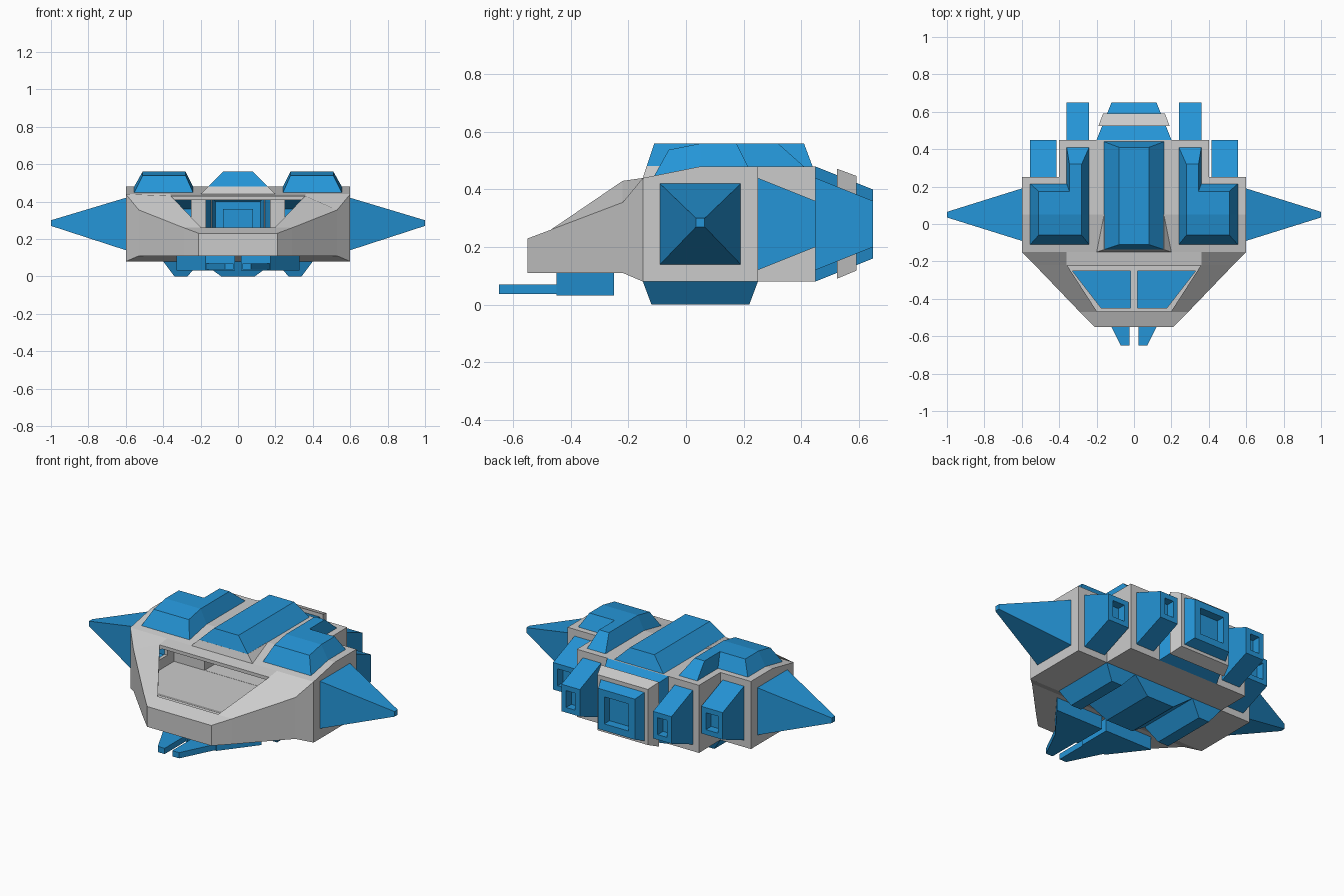
import bpy, bmesh

if "Cube" in bpy.data.objects:
    bpy.data.objects.remove(bpy.data.objects["Cube"])


def material(name, rgb):
    m = bpy.data.materials.new(name)
    m.diffuse_color = (*rgb, 1)
    m.use_nodes = True
    m.node_tree.nodes["Principled BSDF"].inputs["Base Color"].default_value = m.diffuse_color
    return m


GREY = material("hull grey", (0.60, 0.60, 0.60))
BLUE = material("panel blue", (0.018, 0.30, 0.68))


def loft(name, rings, mat, start=False, end=True, bend=False):
    """Skin rings of points; optionally cap ends and bend to the roof slope."""
    bm = bmesh.new()
    rows = [[bm.verts.new(p) for p in r] for r in rings]
    n = len(rows[0])
    for a, b in zip(rows, rows[1:]):
        for i in range(n):
            bm.faces.new((a[i], a[(i + 1) % n], b[(i + 1) % n], b[i]))
    if start:
        bm.faces.new(rows[0][::-1])
    if end:
        bm.faces.new(rows[-1])
    if bend:
        bmesh.ops.bisect_plane(bm, geom=bm.verts[:] + bm.edges[:] + bm.faces[:],
                               plane_co=(0, 0.05, 0), plane_no=(0, 1, 0))
        for v in bm.verts:
            v.co.z -= max(0, 0.05 - v.co.y) * 0.2
    bmesh.ops.recalc_face_normals(bm, faces=bm.faces)
    me = bpy.data.meshes.new(name)
    bm.to_mesh(me)
    bm.free()
    me.materials.append(mat)
    ob = bpy.data.objects.new(name, me)
    bpy.context.collection.objects.link(ob)
    return ob


def rect_z(x0, x1, y0, y1, z):
    return [(x0, y0, z), (x1, y0, z), (x1, y1, z), (x0, y1, z)]


def rect_y(x0, x1, z0, z1, y):
    return [(x0, y, z0), (x1, y, z0), (x1, y, z1), (x0, y, z1)]


def rect_x(y0, y1, z0, z1, x):
    return [(x, y0, z0), (x, y1, z0), (x, y1, z1), (x, y0, z1)]


def flat(pts, z, s=1):
    return [(s * x, y, z) for x, y in pts]


def box(x0, x1, y0, y1, z0, z1):
    return loft("cutter", [rect_z(x0, x1, y0, y1, z0), rect_z(x0, x1, y0, y1, z1)], GREY, True)


def cut(target, cutter):
    m = target.modifiers.new("cut", 'BOOLEAN')
    m.operation, m.solver, m.object = 'DIFFERENCE', 'EXACT', cutter
    bpy.context.view_layer.objects.active = target
    bpy.ops.object.modifier_apply(modifier=m.name)
    bpy.data.objects.remove(cutter)


def section(y, w, zb, ze, xi, zi):
    return [(-w, y, zb), (w, y, zb), (w, y, ze), (xi, y, zi), (-xi, y, zi), (-w, y, ze)]


# hull: y, half width, bottom, side edge height, inner half width, inner height
stations = [(-0.55, 0.21, 0.11, 0.23, 0.20, 0.23), (-0.47, 0.29, 0.11, 0.26, 0.20, 0.26),
            (-0.22, 0.53, 0.11, 0.355, 0.36, 0.43), (-0.15, 0.60, 0.08, 0.44, 0.36, 0.44),
            (0.05, 0.60, 0.08, 0.48, 0.36, 0.48), (0.45, 0.60, 0.08, 0.48, 0.36, 0.48)]
hull = loft("hull", [section(*s) for s in stations], GREY, True)
for s in (1, -1):
    xs = sorted((s * 0.4, s * 0.8))
    cut(hull, box(*xs, 0.25, 0.6, 0, 0.6))

# hollow cabin
d = 0.02
inner = []
for i, (y, w, zb, ze, xi, zi) in enumerate(stations):
    y = -0.53 if i == 0 else 0.23 if i == 5 else y
    inner.append(section(y, w - d, zb + d, ze - d, xi - d, zi - d))
cut(hull, loft("cutter", inner, GREY, True))
cut(hull, box(-0.379, 0.379, 0.2, 0.43, 0.101, 0.459))

# windscreen opening
screen = [(-0.198, -0.468), (0.198, -0.468), (0.358, -0.221), (-0.358, -0.221)]
cut(hull, loft("cutter", [flat(screen, 0.2), flat(screen, 0.6)], GREY, True))

# openings behind the attached blue parts
bay = [(0.015, -0.45), (0.175, -0.45), (0.33, -0.25), (0.015, -0.25)]
cut(hull, box(-0.17, 0.17, 0.4, 0.5, 0.11, 0.43))
for s in (1, -1):
    cut(hull, box(*sorted((s * 0.25, s * 0.35)), 0.4, 0.5, 0.14, 0.42))
    cut(hull, box(*sorted((s * 0.5, s * 0.7)), -0.07, 0.17, 0.16, 0.40))
    hole = [(x + 0.003 * (x < 0.1), y) for x, y in bay]
    cut(hull, loft("cutter", [flat(hole, 0.09, s), flat(hole, 0.16, s)], GREY, True))

# central roof block with its grey fairing
loft("roof_fairing", [
    [(-0.2, -0.15, 0.44), (0.2, -0.15, 0.44), (0.16, 0.05, 0.48), (-0.16, 0.05, 0.48)],
    rect_z(-0.16, 0.16, -0.137, 0.05, 0.481)], GREY)
loft("roof_block", [rect_z(-0.16, 0.16, -0.137, 0.44, 0.48),
                    rect_z(-0.08, 0.08, -0.11, 0.41, 0.56)], BLUE)

# central rear engine with recessed nozzle and grey band
loft("rear_engine", [rect_y(-0.2, 0.2, 0.08, 0.48, 0.45), rect_y(-0.12, 0.12, 0.16, 0.40, 0.65),
                     rect_y(-0.08, 0.08, 0.20, 0.36, 0.65), rect_y(-0.08, 0.08, 0.20, 0.36, 0.60)], BLUE)
loft("engine_band", [rect_y(-0.17, 0.17, 0.11, 0.45, 0.525), rect_y(-0.19, 0.19, 0.09, 0.472, 0.525),
                     rect_y(-0.165, 0.165, 0.118, 0.447, 0.592),
                     rect_y(-0.14, 0.14, 0.14, 0.42, 0.592)], GREY, end=False)

# central belly keel
loft("belly_keel", [rect_z(-0.2, 0.2, -0.15, 0.25, 0.08),
                    rect_z(-0.09, 0.09, -0.12, 0.22, 0)], BLUE)

L_base = [(0.24, -0.11), (0.555, -0.11), (0.555, 0.215), (0.36, 0.215), (0.36, 0.41), (0.24, 0.41)]
L_top = [(0.28, -0.06), (0.51, -0.06), (0.51, 0.175), (0.345, 0.175), (0.345, 0.32), (0.28, 0.32)]
blade = [(0.025, -0.65), (0.07, -0.65), (0.17, -0.45), (0.025, -0.45)]

for s, side in ((1, "right"), (-1, "left")):
    # L-shaped roof armour following the roof slope
    loft(side + "_roof_armour", [flat(L_base, 0.48, s), flat(L_top, 0.56, s)], BLUE, bend=True)
    # pointed side spike
    loft(side + "_side_spike", [rect_x(-0.09, 0.19, 0.14, 0.42, s * 0.6),
                                rect_x(0.035, 0.065, 0.27, 0.30, s)], BLUE)
    # thrusters with recessed nozzles
    for label, x0, x1, y in (("inner", 0.24, 0.36, 0.45), ("outer", 0.415, 0.555, 0.25)):
        a, b = s * x0, s * x1
        c, e = s * (x0 + 0.03), s * (x1 - 0.03)
        loft(f"{side}_{label}_thruster", [
            rect_y(a, b, 0.12, 0.44, y), rect_y(a, b, 0.20, 0.36, y + 0.2),
            rect_y(c, e, 0.23, 0.33, y + 0.2), rect_y(c, e, 0.23, 0.33, y + 0.15)], BLUE)
    # belly skid
    loft(side + "_belly_skid", [rect_z(s * 0.2, s * 0.4, -0.15, 0.25, 0.08),
                                rect_z(s * 0.27, s * 0.34, -0.12, 0.22, 0)], BLUE)
    # chin pincer: root block and thin blade
    loft(side + "_pincer_root", [flat(bay, 0.112, s), flat(bay, 0.032, s)], BLUE)
    loft(side + "_pincer_blade", [flat(blade, 0.07, s), flat(blade, 0.036, s)], BLUE, True)
